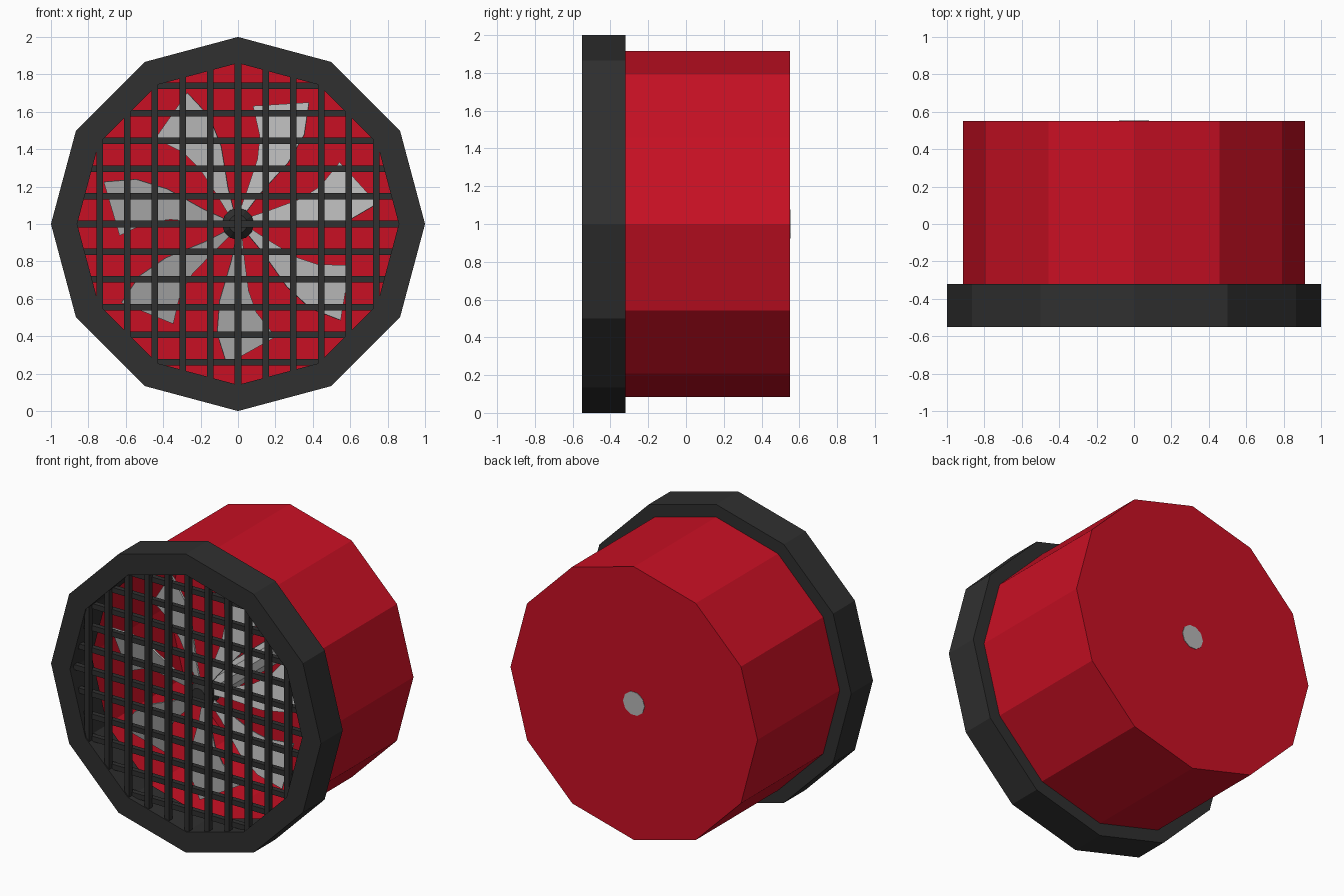
import bpy, bmesh, math
from mathutils import Vector

if "Cube" in bpy.data.objects:
    bpy.data.objects.remove(bpy.data.objects["Cube"])

CZ = 1.0      # height of the fan axis
SIDES = 12


def material(name, rgb):
    m = bpy.data.materials.new(name)
    m.diffuse_color = (*rgb, 1)
    m.use_nodes = True
    m.node_tree.nodes["Principled BSDF"].inputs["Base Color"].default_value = m.diffuse_color
    return m


RED = material("red", (0.58, 0.005, 0.017))
DARK = material("charcoal", (0.029, 0.029, 0.029))
GREY = material("light grey", (0.47, 0.47, 0.47))


def finish(bm, name, mat):
    bmesh.ops.remove_doubles(bm, verts=bm.verts, dist=1e-5)
    bmesh.ops.recalc_face_normals(bm, faces=bm.faces)
    me = bpy.data.meshes.new(name)
    bm.to_mesh(me)
    bm.free()
    me.materials.append(mat)
    ob = bpy.data.objects.new(name, me)
    bpy.context.collection.objects.link(ob)
    return ob


def turned(name, profile, mat, sides=SIDES, closed=False):
    """Spin a (radius, y) profile around the y axis."""
    bm = bmesh.new()
    rings = []
    for r, y in profile:
        if r == 0:
            rings.append([bm.verts.new((0, y, CZ))] * sides)
        else:
            rings.append([bm.verts.new((r * math.cos(2 * math.pi * i / sides), y,
                                        CZ + r * math.sin(2 * math.pi * i / sides)))
                          for i in range(sides)])
    pairs = list(zip(rings, rings[1:]))
    if closed:
        pairs.append((rings[-1], rings[0]))
    for a, b in pairs:
        for i in range(sides):
            j = (i + 1) % sides
            quad = list(dict.fromkeys((a[i], a[j], b[j], b[i])))
            bm.faces.new(quad)
    return finish(bm, name, mat)


# Hollow housing with closed back
turned("housing", [(0, 0.55), (0.915, 0.55), (0.915, -0.32), (0.89, -0.32),
                   (0.89, 0.53), (0, 0.53)], RED)

# Front rim
turned("front_rim", [(1, -0.55), (1, -0.32), (0.86, -0.32), (0.86, -0.55)], DARK, closed=True)

# Drive shaft, showing at the back, and the dark hub cap
turned("shaft", [(0, -0.33), (0.08, -0.33), (0.08, 0.553), (0, 0.553)], GREY, 10)
turned("hub_cap", [(0, -0.42), (0.05, -0.42), (0.085, -0.38), (0.085, -0.31), (0, -0.31)], DARK)


def half_chord(x, radius=0.885):
    """Half height of the twelve-sided opening at offset x."""
    pts = [(radius * math.cos(math.pi * k / 6), radius * math.sin(math.pi * k / 6)) for k in range(4)]
    for (x0, z0), (x1, z1) in zip(pts, pts[1:]):
        if x1 <= abs(x) <= x0:
            return z0 + (z1 - z0) * (x0 - abs(x)) / (x0 - x1)
    return radius


# Grille: upright bars in front, level bars just behind
def grille(name, upright, y):
    bm = bmesh.new()
    w = 0.035
    for k in range(-5, 6):
        p = k * 0.148
        h = 2 * half_chord(p)
        size = (w, w, h) if upright else (h, w, w)
        centre = (p, y, CZ) if upright else (0, y, CZ + p)
        cube = bmesh.ops.create_cube(bm, size=1)["verts"]
        for v in cube:
            v.co = Vector([c * s + o for c, s, o in zip(v.co, size, centre)])
    finish(bm, name, DARK)


grille("grille_upright_bars", True, -0.525)
grille("grille_level_bars", False, -0.495)

# Seven swept blades: leading and trailing edges in (along, across)
LEAD = [(0.06, -0.015), (0.19, -0.055), (0.40, -0.14), (0.57, -0.17), (0.74, -0.135)]
TRAIL = [(0.06, 0.015), (0.19, 0.015), (0.36, 0.02), (0.48, 0.05), (0.62, 0.14)]
bm = bmesh.new()
for k in range(7):
    a = math.radians(70) + k * 2 * math.pi / 7
    c, s = math.cos(a), math.sin(a)

    def place(u, v):
        return bm.verts.new((u * c - v * s, -0.37 + 0.12 * u + 0.25 * v, CZ + u * s + v * c))

    lead = [place(*p) for p in LEAD]
    trail = [place(*p) for p in TRAIL]
    for i in range(4):
        bm.faces.new((lead[i], lead[i + 1], trail[i + 1], trail[i]))
blades = finish(bm, "fan_blades", GREY)
solid = blades.modifiers.new("thickness", "SOLIDIFY")
solid.thickness = 0.01
solid.offset = 0
